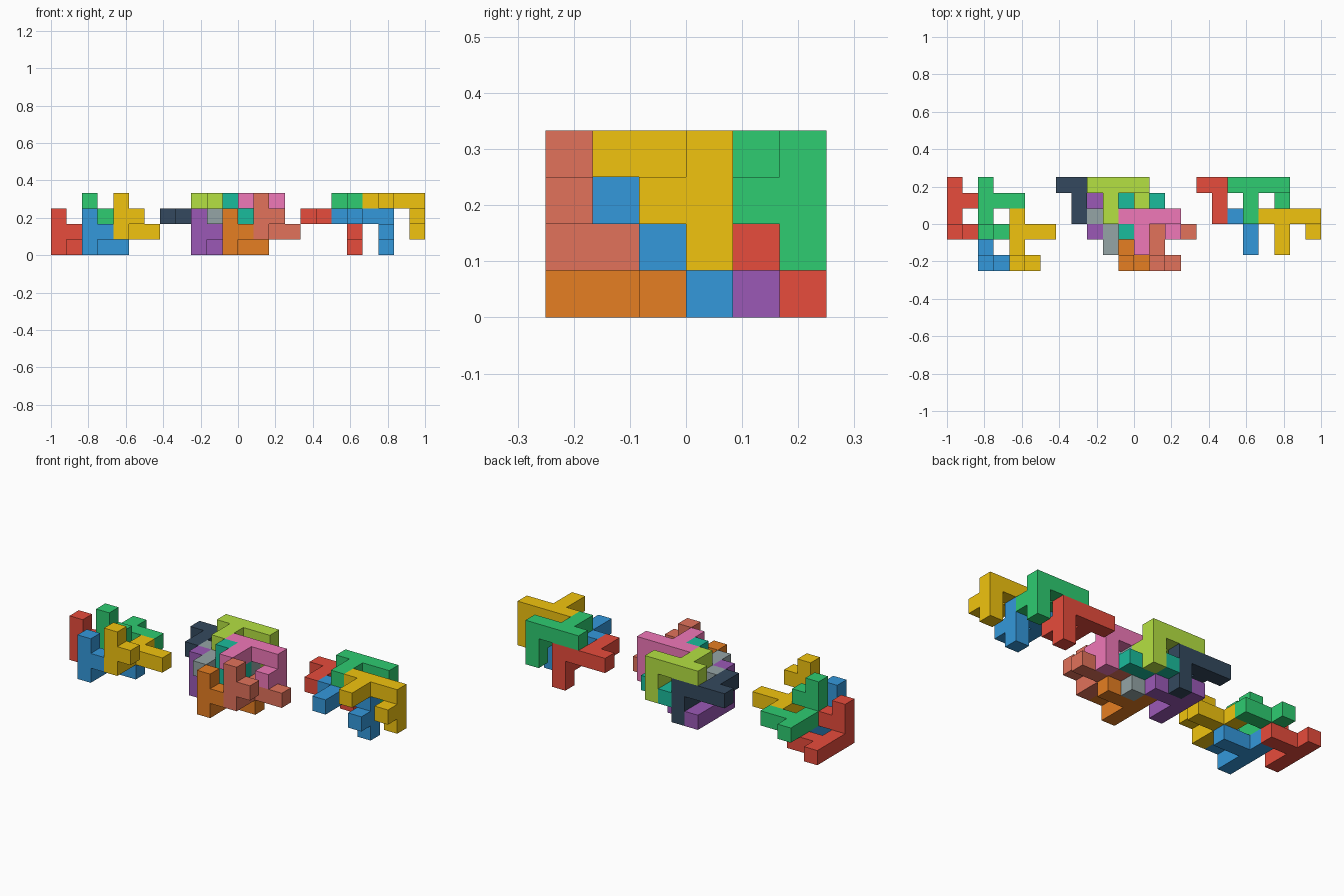
import bpy, bmesh
from mathutils import Vector

if "Cube" in bpy.data.objects:
    bpy.data.objects.remove(bpy.data.objects["Cube"])

U = 1 / 12                       # edge of one unit cube
ORIGIN = Vector((-1, -0.25, 0))

COLOURS = {
    "red": "e74c3c", "blue": "3498db", "green": "2ecc71", "yellow": "f1c40f",
    "purple": "9b59b6", "orange": "e67e22", "teal": "1abc9c", "terracotta": "e2725b",
    "navy": "34495e", "grey": "95a5a6", "lime": "b5e142", "pink": "f078b8",
}


def material(name):
    if name in bpy.data.materials:
        return bpy.data.materials[name]
    m = bpy.data.materials.new(name)
    h = COLOURS[name]
    srgb = [int(h[n:n + 2], 16) / 255 for n in (0, 2, 4)]
    m.diffuse_color = [((c + 0.055) / 1.055) ** 2.4 for c in srgb] + [1]
    m.use_nodes = True
    m.node_tree.nodes["Principled BSDF"].inputs["Base Color"].default_value = m.diffuse_color
    return m


def piece_cells(corner, bar, prong, post):
    """Nine cubes: a bar of four, a two-cube prong, a post and a side stub."""
    c, a, p, q = (Vector(v) for v in (corner, bar, prong, post))
    cells = [c + a * n for n in range(4)]
    cells += [c + 2 * a + p, c + 2 * a + 2 * p, c + q, c + 2 * q, c + q + p]
    return {tuple(round(t) for t in v) for v in cells}


def build_piece(name, colour, cells):
    """Outer skin of the joined cubes, with coplanar faces merged."""
    bm = bmesh.new()
    for cell in cells:
        for axis in range(3):
            for side in (-1, 1):
                nb = list(cell)
                nb[axis] += side
                if tuple(nb) in cells:
                    continue
                u, v = (axis + 1) % 3, (axis + 2) % 3
                ring = []
                for du, dv in ((0, 0), (1, 0), (1, 1), (0, 1))[::side]:
                    pt = Vector(cell)
                    pt[axis] += side > 0
                    pt[u] += du
                    pt[v] += dv
                    ring.append(bm.verts.new(ORIGIN + pt * U))
                bm.faces.new(ring)
    bmesh.ops.remove_doubles(bm, verts=bm.verts, dist=1e-4)
    bmesh.ops.dissolve_limit(bm, angle_limit=0.01, verts=bm.verts, edges=bm.edges)
    me = bpy.data.meshes.new(name)
    bm.to_mesh(me)
    bm.free()
    me.materials.append(material(colour))
    ob = bpy.data.objects.new(name, me)
    bpy.context.collection.objects.link(ob)


# The two ways the piece is turned: bar, prong and post directions
UPRIGHT = ((0, 1, 0), (1, 0, 0), (0, 0, 1))
HANGING = ((-1, 0, 0), (0, -1, 0), (0, 0, -1))

# Step from the first piece of a group to each of its four pieces
UP_STEPS = ((0, 0, 0), (2, -2, 0), (2, 0, 1), (4, -2, 1))
HANG_STEPS = ((0, 0, 0), (2, -2, 0), (2, 0, 1), (4, -2, 1))
BASIC = ("red", "blue", "green", "yellow")

# Left group, right group, and the centre where both interlock
GROUPS = (
    ("left", (0, 2, 0), UPRIGHT, UP_STEPS, BASIC),
    ("right", (19, 5, 2), HANGING, HANG_STEPS, BASIC),
    ("centre_upright", (9, 2, 0), UPRIGHT, UP_STEPS,
     ("purple", "orange", "teal", "terracotta")),
    ("centre_hanging", (10, 5, 2), HANGING, HANG_STEPS,
     ("navy", "grey", "lime", "pink")),
)
for group, start, turn, steps, colours in GROUPS:
    for step, colour in zip(steps, colours):
        corner = Vector(start) + Vector(step)
        build_piece(f"{group}_{colour}_piece", colour, piece_cells(corner, *turn))
